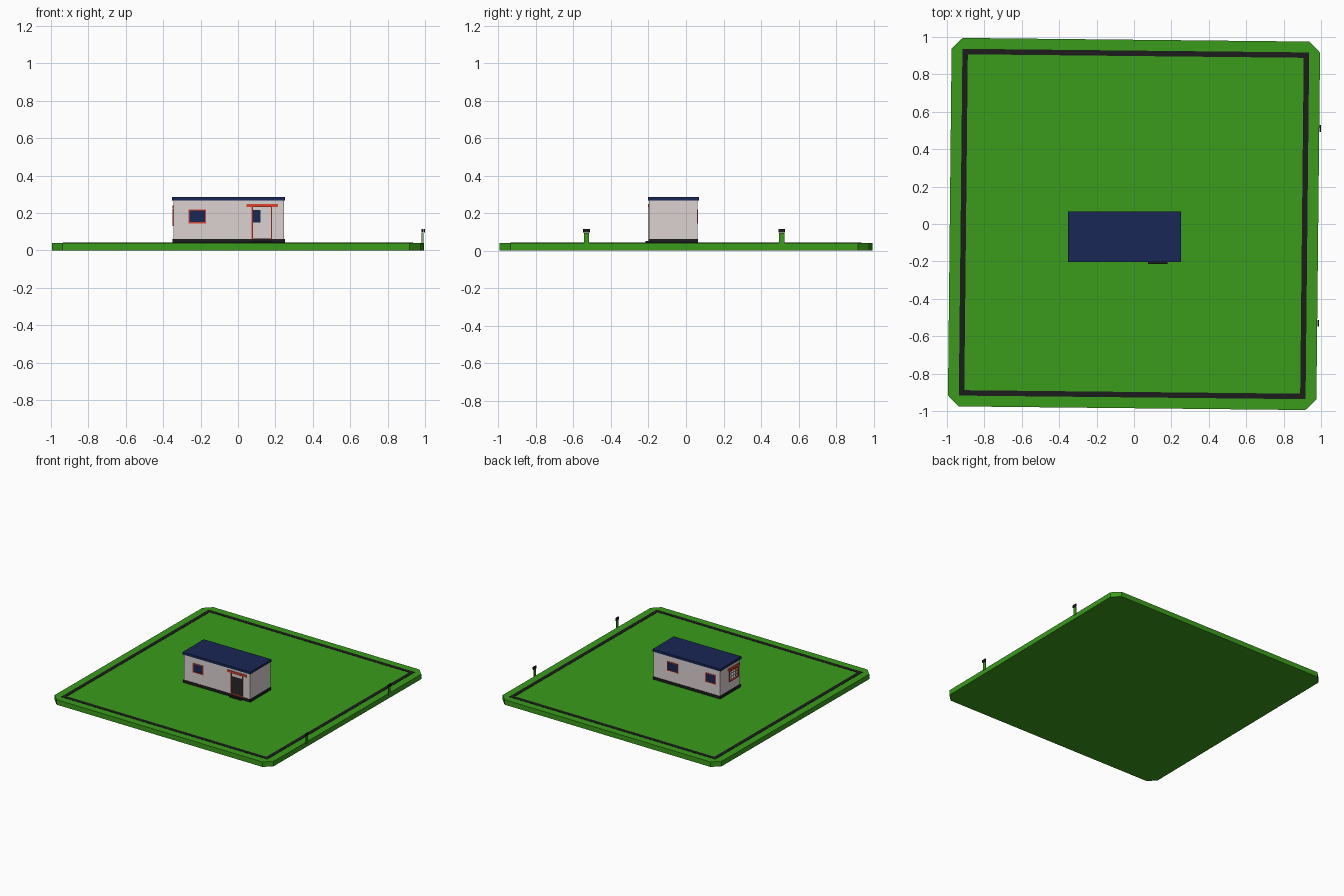
import bpy, bmesh, math

if "Cube" in bpy.data.objects:
    bpy.data.objects.remove(bpy.data.objects["Cube"])

TILT = math.radians(-0.6)   # the plot is turned very slightly


def material(name, rgb):
    m = bpy.data.materials.new(name)
    m.diffuse_color = (*rgb, 1)
    m.use_nodes = True
    m.node_tree.nodes["Principled BSDF"].inputs["Base Color"].default_value = m.diffuse_color
    return m


GREEN = material("grass_green", (0.042, 0.33, 0.011))
BLACK = material("black", (0.012, 0.012, 0.012))
NAVY = material("navy", (0.009, 0.02, 0.09))
WALL = material("wall_white", (0.72, 0.64, 0.64))
RED = material("trim_red", (0.72, 0.06, 0.03))


def finish(name, bm, mat):
    bmesh.ops.recalc_face_normals(bm, faces=bm.faces)
    me = bpy.data.meshes.new(name)
    bm.to_mesh(me)
    bm.free()
    ob = bpy.data.objects.new(name, me)
    bpy.context.collection.objects.link(ob)
    if mat:
        me.materials.append(mat)
    return ob


def add_box(bm, x, y, z):
    vs = bmesh.ops.create_cube(bm, size=1)["verts"]
    for v in vs:
        v.co = [lo + (c + 0.5) * (hi - lo) for c, (lo, hi) in zip(v.co, (x, y, z))]


def boxes(name, mat, *parts):
    bm = bmesh.new()
    for p in parts:
        add_box(bm, *p)
    return finish(name, bm, mat)


def cut(target, name, x, y, z):
    cutter = boxes(name, None, (x, y, z))
    cutter.hide_render = True
    cutter.hide_viewport = True
    mod = target.modifiers.new(name, 'BOOLEAN')
    mod.operation = 'DIFFERENCE'
    mod.solver = 'EXACT'
    mod.object = cutter


def frame_parts(a0, a1, z0, z1, t, d, along_x=True):
    # four bars of a rectangular frame lying in a wall at depth range d
    spans = [((a0, a0 + t), (z0, z1)), ((a1 - t, a1), (z0, z1)),
             ((a0 + t, a1 - t), (z0, z0 + t)), ((a0 + t, a1 - t), (z1 - t, z1))]
    return [(a, d, z) if along_x else (d, a, z) for a, z in spans]


# Grass slab with chamfered corners
bm = bmesh.new()
h, c = 0.985, 0.058
pts = [(h, h - c), (h - c, h), (c - h, h), (-h, h - c),
       (-h, c - h), (c - h, -h), (h - c, -h), (h, c - h)]
base = bm.faces.new([bm.verts.new((x, y, 0)) for x, y in pts])
ext = bmesh.ops.extrude_face_region(bm, geom=[base], use_keep_orig=True)["geom"]
for v in ext:
    if isinstance(v, bmesh.types.BMVert):
        v.co.z = 0.04
slab = finish("grass_slab", bm, GREEN)
slab.rotation_euler.z = TILT

# Dark border path
o, i, zr = 0.927, 0.898, (0.035, 0.042)
path = boxes("border_path", BLACK,
             ((-o, o), (i, o), zr), ((-o, o), (-o, -i), zr),
             ((-o, -i), (-i, i), zr), ((i, o), (-i, i), zr))
path.rotation_euler.z = TILT

# Two thin signposts on the right edge
for n, x, y in (("front", 0.985, -0.53), ("back", 0.994, 0.51)):
    boxes(n + "_post", GREEN, ((x - 0.003, x + 0.001), (y - 0.014, y + 0.014), (0.03, 0.093)))
    boxes(n + "_post_cap", BLACK, ((x - 0.003, x + 0.005), (y - 0.018, y + 0.018), (0.095, 0.116)))

# House plinth, which is also the floor, and doorstep
boxes("plinth", BLACK, ((-0.35, 0.25), (-0.2, 0.063), (0.001, 0.062)))
boxes("doorstep", BLACK, ((0.075, 0.178), (-0.215, -0.2), (0.038, 0.05)))

# Hollow walls with open doorway and side window
X0, X1, Y0, Y1 = -0.345, 0.246, -0.197, 0.06
walls = boxes("walls", WALL, ((X0, X1), (Y0, Y1), (0.06, 0.27)))
T = 0.008
cut(walls, "room_cutter", (X0 + T, X1 - T), (Y0 + T, Y1 - T), (0.03, 0.3))
cut(walls, "door_cutter", (0.079, 0.176), (Y0 - 0.05, Y0 + 0.05), (0.03, 0.232))
cut(walls, "side_window_cutter", (X0 - 0.05, X0 + 0.05), (-0.165, -0.06), (0.14, 0.215))

# Flat roof
boxes("roof", NAVY, ((-0.354, 0.251), (-0.202, 0.068), (0.266, 0.285)))

# Glazed windows on front and back: pane through the wall, red frame proud of it
for n, a0, y in (("front", -0.265, Y0), ("back_right", 0.03, Y1), ("back_left", -0.31, Y1)):
    s = 1 if y > 0 else -1
    depth = sorted((y - s * 0.011, y + s * 0.001))
    fd = sorted((y - s * 0.002, y + s * 0.003))
    a1 = a0 + 0.095
    boxes(n + "_window_pane", NAVY, ((a0 + 0.004, a1 - 0.004), depth, (0.15, 0.216)))
    boxes(n + "_window_frame", RED, *frame_parts(a0, a1, 0.145, 0.22, 0.006, fd))

# Door frame and canopy
dd = (Y0 - 0.003, Y0 + 0.006)
boxes("door_frame", RED, ((0.073, 0.079), dd, (0.06, 0.236)), ((0.176, 0.182), dd, (0.06, 0.236)),
      ((0.079, 0.176), dd, (0.06, 0.065)))
boxes("door_canopy", RED, ((0.046, 0.215), (Y0 - 0.006, Y0 + 0.002), (0.232, 0.249)))

# Side window: red frame, lintel and pale bars
sd = (X0 - 0.006, X0 + 0.003)
boxes("side_window_frame", RED, *frame_parts(-0.172, -0.053, 0.132, 0.222, 0.009, sd, False),
      (sd, (-0.18, -0.045), (0.225, 0.24)))
bars = [((X0, X0 + 0.003), (y - 0.003, y + 0.003), (0.14, 0.214))
        for y in (-0.14, -0.1125, -0.085)]
bars += [((X0, X0 + 0.003), (-0.165, -0.06), (z - 0.003, z + 0.003)) for z in (0.165, 0.19)]
boxes("side_window_bars", WALL, *bars)
